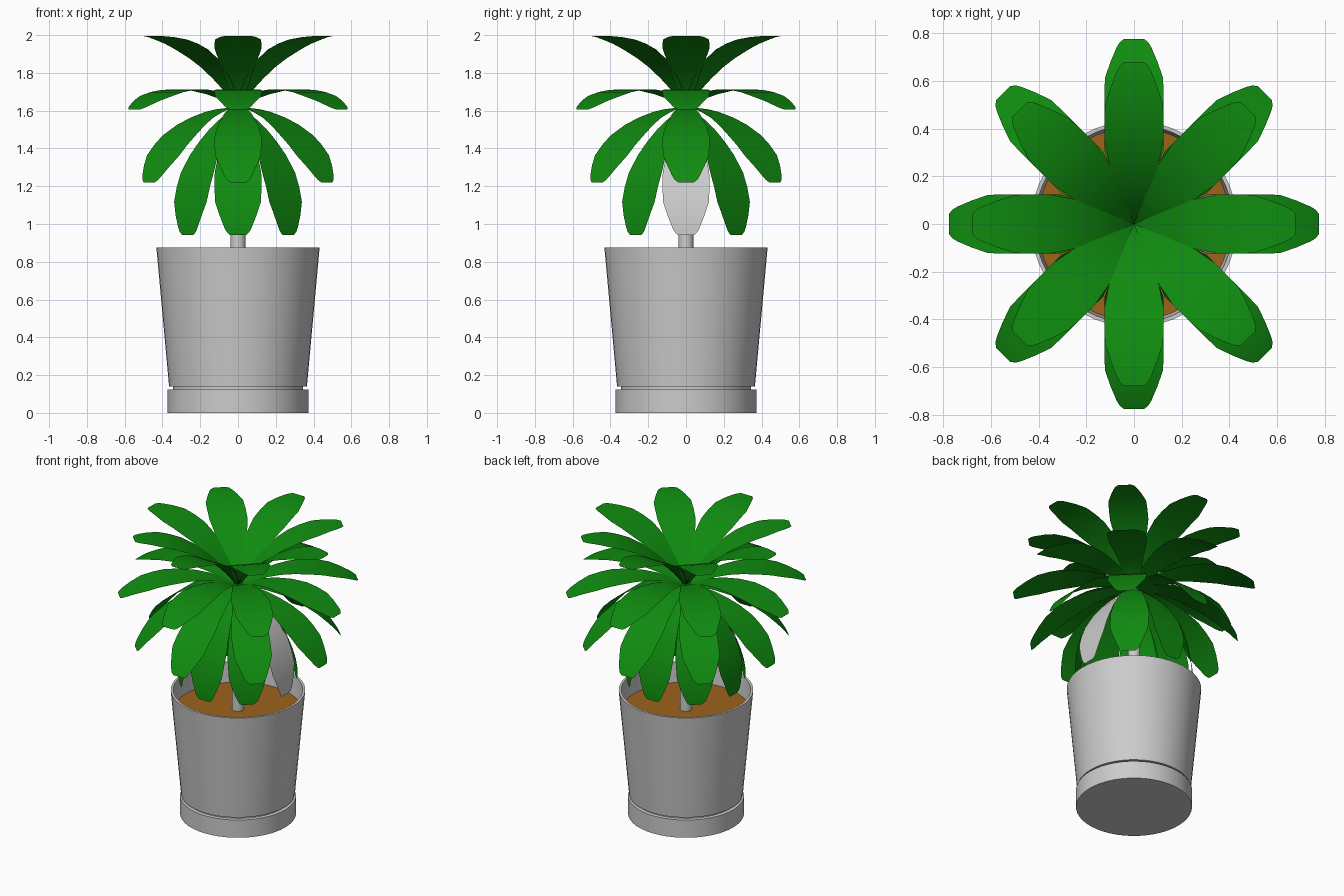
import bpy, bmesh
from math import sin, cos, radians, pi

if "Cube" in bpy.data.objects:
    bpy.data.objects.remove(bpy.data.objects["Cube"])


def material(name, rgb):
    m = bpy.data.materials.new(name)
    m.diffuse_color = (*rgb, 1)
    m.use_nodes = True
    m.node_tree.nodes["Principled BSDF"].inputs["Base Color"].default_value = m.diffuse_color
    return m


green = material("leaf_green", (0.005, 0.26, 0.005))
brown = material("soil_brown", (0.34, 0.125, 0.012))


def lathe(name, profile, mat=None, sides=48):
    """Spin a (radius, z) profile around z; radius 0 becomes a pole."""
    bm = bmesh.new()
    verts = [bm.verts.new((r, 0, z)) for r, z in profile]
    edges = [bm.edges.new(p) for p in zip(verts, verts[1:])]
    bmesh.ops.spin(bm, geom=verts + edges, cent=(0, 0, 0), axis=(0, 0, 1),
                   angle=2 * pi, steps=sides)
    bmesh.ops.remove_doubles(bm, verts=bm.verts, dist=1e-4)
    bmesh.ops.recalc_face_normals(bm, faces=bm.faces)
    me = bpy.data.meshes.new(name)
    bm.to_mesh(me)
    bm.free()
    ob = bpy.data.objects.new(name, me)
    bpy.context.collection.objects.link(ob)
    if mat:
        me.materials.append(mat)
    bpy.context.view_layer.objects.active = ob
    ob.select_set(True)
    bpy.ops.object.shade_smooth_by_angle(angle=radians(30))
    ob.select_set(False)
    return ob


# Saucer, pot, soil and trunk
lathe("saucer", [(0, 0), (0.372, 0), (0.372, 0.125), (0, 0.125)])
lathe("pot", [(0, 0.12), (0.345, 0.12), (0.345, 0.14), (0.365, 0.14),
              (0.432, 0.875), (0.416, 0.875), (0.404, 0.73), (0, 0.73)])
lathe("soil", [(0.407, 0.74), (0, 0.74)], brown)
lathe("trunk", [(0, 0.735), (0.04, 0.735), (0.04, 1.6), (0, 1.62)], sides=24)

# Leaf blade: circular arc of 58 degrees with a varying half width
BEND, RADIUS, CROWN_Z = radians(58), 0.80, 1.62
WIDTHS = [(0, 0.02), (0.15, 0.05), (0.23, 0.067), (0.34, 0.085), (0.45, 0.105),
          (0.58, 0.123), (0.68, 0.124), (0.78, 0.122), (0.87, 0.098),
          (0.95, 0.073), (0.98, 0.06), (1, 0.042)]


def leaf_mesh(name, mat=None):
    bm = bmesh.new()
    rows = []
    for t, w in WIDTHS:
        a = BEND * (1 - t)
        x = RADIUS * (sin(BEND) - sin(a))
        z = RADIUS * (cos(a) - cos(BEND))
        rows.append([bm.verts.new((x, y, z)) for y in (-w, w)])
    for (a, b), (c, d) in zip(rows, rows[1:]):
        bm.faces.new((a, c, d, b)).smooth = True
    me = bpy.data.meshes.new(name)
    bm.to_mesh(me)
    bm.free()
    if mat:
        me.materials.append(mat)
    return me


green_leaf = leaf_mesh("leaf_blade", green)
grey_leaf = leaf_mesh("plain_leaf_blade")

# Four tiers of eight leaves, each tier drooping 30 degrees more
for tier in range(4):
    for i in range(8):
        plain = tier == 3 and i == 0
        ob = bpy.data.objects.new(f"leaf_tier{tier + 1}_{i + 1}",
                                  grey_leaf if plain else green_leaf)
        ob.location.z = CROWN_Z
        ob.rotation_euler = (0, radians(30 * tier), radians(45 * i))
        bpy.context.collection.objects.link(ob)
